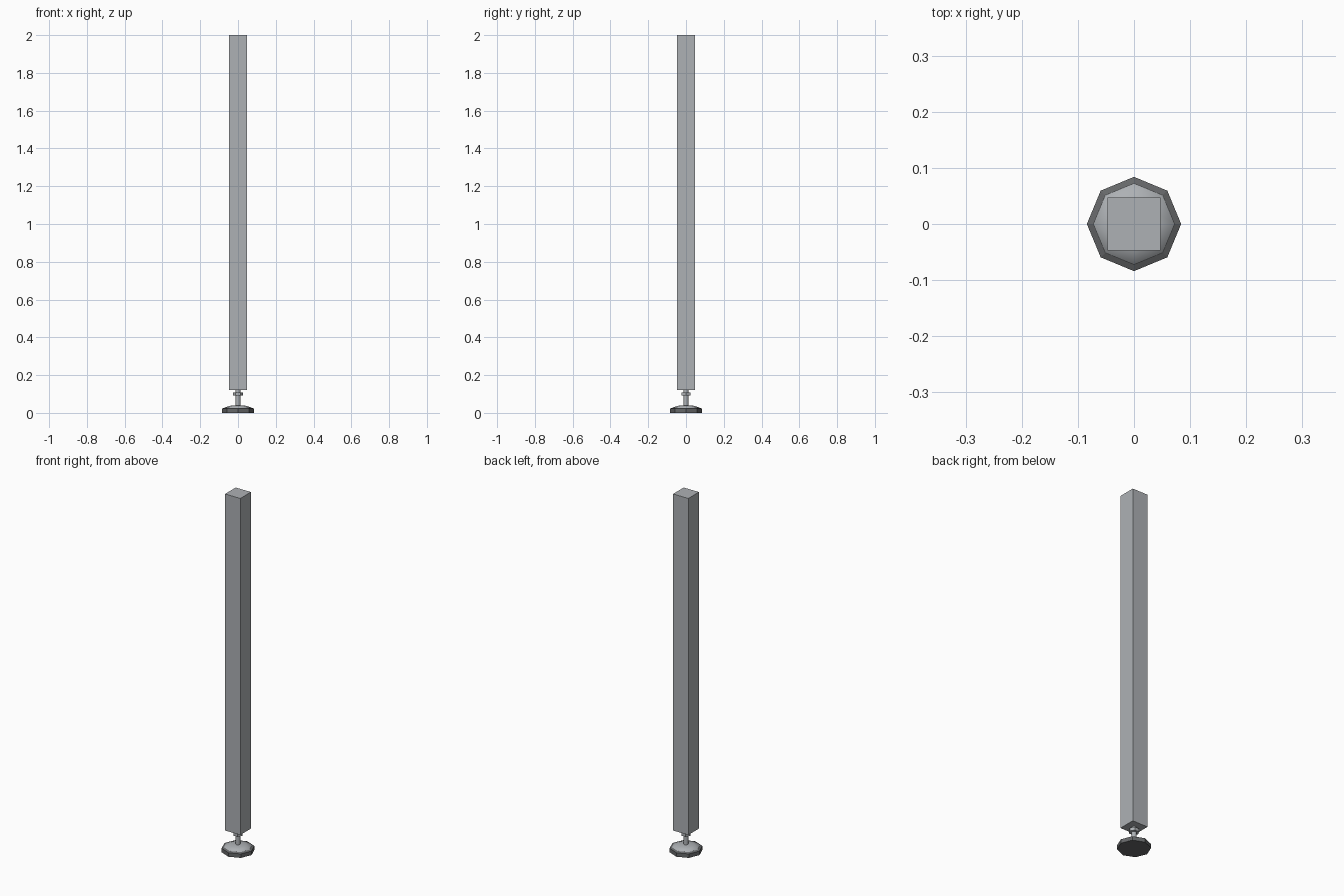
import bpy
import bmesh
import math

cube = bpy.data.objects.get("Cube")
if cube:
    bpy.data.objects.remove(cube, do_unlink=True)


def make_material(name, rgb):
    mat = bpy.data.materials.new(name)
    mat.use_nodes = True
    mat.diffuse_color = (*rgb, 1)
    mat.node_tree.nodes["Principled BSDF"].inputs["Base Color"].default_value = (*rgb, 1)
    return mat


steel = make_material("grey steel", (0.42, 0.44, 0.46))
rubber = make_material("dark rubber", (0.13, 0.135, 0.14))


def turned(name, profile, sides, mat, smooth=False):
    """Closed solid from (radius, height) pairs, bottom to top."""
    bm = bmesh.new()
    rings = []
    for r, z in profile:
        angles = [2 * math.pi * i / sides for i in range(sides)]
        rings.append([bm.verts.new((r * math.cos(a), r * math.sin(a), z)) for a in angles])
    for low, high in zip(rings, rings[1:]):
        for i in range(sides):
            j = (i + 1) % sides
            bm.faces.new((low[i], low[j], high[j], high[i]))
    bm.faces.new(rings[0][::-1])
    bm.faces.new(rings[-1])
    mesh = bpy.data.meshes.new(name)
    bm.to_mesh(mesh)
    bm.free()
    mesh.materials.append(mat)
    obj = bpy.data.objects.new(name, mesh)
    bpy.context.collection.objects.link(obj)
    if smooth:
        bpy.ops.object.select_all(action="DESELECT")
        obj.select_set(True)
        bpy.context.view_layer.objects.active = obj
        bpy.ops.object.shade_smooth_by_angle(angle=math.radians(50))
    return obj


# Square post
bpy.ops.mesh.primitive_cube_add(size=1, location=(0, 0, 1.06))
post = bpy.context.object
post.name = "post"
post.scale = (0.094, 0.094, 1.88)
post.data.materials.append(steel)

# Levelling foot: rubber pad, metal dome, threaded stem and lock nut
turned("foot_pad", [(0.084, 0), (0.084, 0.022), (0.073, 0.027)], 8, rubber)
turned("foot_dome", [(0.073, 0.026), (0.072, 0.028), (0.04, 0.038), (0.014, 0.04)], 8, steel, True)
turned("stem", [(0.013, 0.036), (0.013, 0.122)], 8, steel, True)
turned("lock_nut", [(0.026, 0.091), (0.026, 0.108)], 6, steel)
